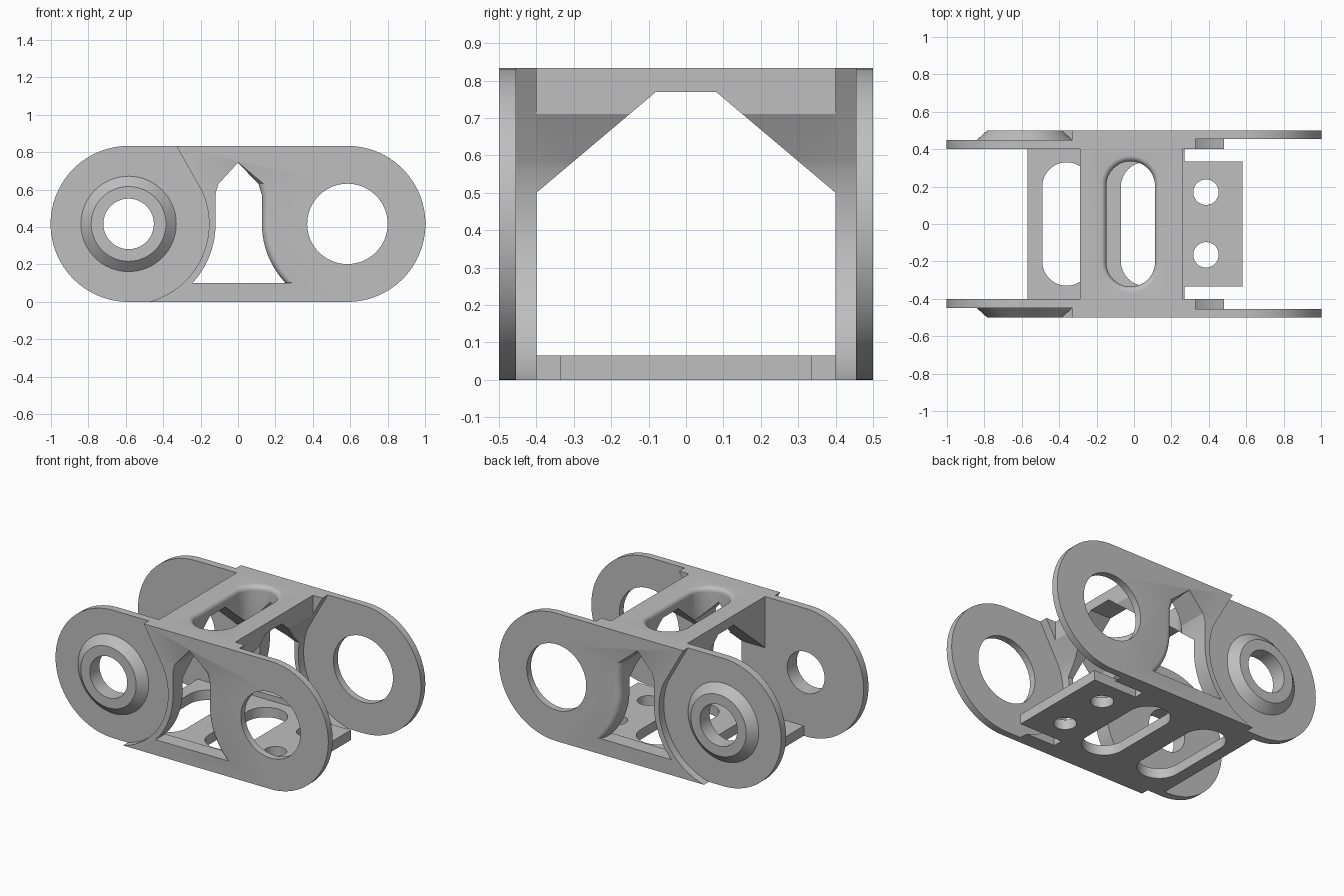
import bpy, bmesh
from math import sin, cos, pi, radians

if "Cube" in bpy.data.objects:
    bpy.data.objects.remove(bpy.data.objects["Cube"], do_unlink=True)

grey = bpy.data.materials.new("light grey")
grey.use_nodes = True
COLOUR = (0.52, 0.52, 0.52, 1)
grey.diffuse_color = COLOUR
grey.node_tree.nodes["Principled BSDF"].inputs["Base Color"].default_value = COLOUR

R = 0.417            # end radius and pivot height
PX = 0.585           # pivot distance from the centre
TOP = 2 * R


def arc(cx, cy, r, a0, a1, n=24):
    return [(cx + r * cos(radians(a0 + (a1 - a0) * i / n)),
             cy + r * sin(radians(a0 + (a1 - a0) * i / n))) for i in range(n + 1)]


def circle(cx, cy, r, n=64):
    return arc(cx, cy, r, 0, 360 - 360 / n, n - 1)


def slot(cx, half, r):
    """Rounded slot along y, with its ends at +-half."""
    return arc(cx, half - r, r, 0, 180) + arc(cx, r - half, r, 180, 360)


def loft(name, rings, ring_shape=False):
    """Skin equal rings of 3D points and cap the ends (or close the loop)."""
    bm = bmesh.new()
    loops = [[bm.verts.new(p) for p in ring] for ring in rings]
    n = len(rings[0])
    pairs = list(zip(loops, loops[1:]))
    if ring_shape:
        pairs.append((loops[-1], loops[0]))
    else:
        bm.faces.new(loops[0])
        bm.faces.new(loops[-1])
    for a, b in pairs:
        for i in range(n):
            j = (i + 1) % n
            bm.faces.new((a[i], a[j], b[j], b[i]))
    bmesh.ops.recalc_face_normals(bm, faces=bm.faces)
    me = bpy.data.meshes.new(name)
    bm.to_mesh(me)
    bm.free()
    me.materials.append(grey)
    ob = bpy.data.objects.new(name, me)
    bpy.context.collection.objects.link(ob)
    return ob


def at_y(pts, y):
    return [(x, y, z) for x, z in pts]


def at_z(pts, z):
    return [(x, y, z) for x, y in pts]


def prism_y(name, pts, y0, y1):
    return loft(name, [at_y(pts, y0), at_y(pts, y1)])


def prism_z(name, pts, z0, z1):
    return loft(name, [at_z(pts, z0), at_z(pts, z1)])


def activate(ob):
    bpy.ops.object.select_all(action='DESELECT')
    ob.select_set(True)
    bpy.context.view_layer.objects.active = ob


def cut(ob, *cutters):
    activate(ob)
    for c in cutters:
        c.hide_render = True
        mod = ob.modifiers.new("cut", 'BOOLEAN')
        mod.operation = 'DIFFERENCE'
        mod.solver = 'EXACT'
        mod.object = c
        bpy.ops.object.modifier_apply(modifier=mod.name)


def finish(ob, mirrored=False):
    activate(ob)
    if mirrored:
        mod = ob.modifiers.new("mirror", 'MIRROR')
        mod.use_axis = (False, True, False)
        mod.use_mirror_merge = False
        bpy.ops.object.modifier_apply(modifier=mod.name)
    bpy.ops.object.shade_smooth_by_angle(angle=radians(25))


# Clearance shapes: the neighbouring link swings here
swing = arc(-PX, R, 0.43, 23, -90, 40) + [(-1.1, -0.1), (-1.1, 0.95), (-0.395, 0.95)]
outer_clear = prism_y("outer_clearance_cutter", swing, -0.6, -0.45)
inner_clear = prism_y("inner_clearance_cutter", [(-x, z) for x, z in swing], -0.455, 0.455)

# Side window: pointed top, flared right edge on the outer face
left_edge = arc(-PX, R, 0.465, -43, 0, 16) + [(-0.12, 0.58), (-0.105, 0.63)]
right_edge = [(0.11, 0.63), (0.128, 0.57)] + arc(PX, R, 0.457, 180, 223.5, 16)


def window(shift):
    return left_edge + [(0, 0.745)] + [(x + shift, z) for x, z in right_edge]


flare = [(0.04 * (1 - cos(t * pi / 12)), -0.46 - 0.04 * sin(t * pi / 12)) for t in range(7)]
window_cut = loft("window_cutter", [at_y(window(0), 0.42)]
                  + [at_y(window(s), y) for s, y in flare]
                  + [at_y(window(0.04), -0.6)])

# Side walls
stadium = arc(PX, R, R, -90, 90, 48) + arc(-PX, R, R, 90, 270, 48)
walls = prism_y("side_walls", stadium, -0.5, -0.4)
pin_cut = prism_y("pin_hole_cutter", circle(-PX, R, 0.135), -0.6, -0.3)
socket_cut = prism_y("socket_hole_cutter", circle(PX, R, 0.215), -0.6, -0.3)
cut(walls, outer_clear, inner_clear, window_cut, pin_cut, socket_cut)
finish(walls, True)

# Conical pivot bosses
boss = loft("pivot_bosses", [at_y(circle(-PX, R, r), y) for r, y in
                             ((0.255, -0.45), (0.2, -0.5), (0.135, -0.5), (0.135, -0.45))],
            ring_shape=True)
finish(boss, True)

# Top crossbar with sloping gussets
profile = [(-0.4, TOP), (-0.4, 0.5), (-0.08, 0.77), (0.08, 0.77), (0.4, 0.5), (0.4, TOP)]
bar = loft("top_crossbar", [[(x, y, z) for y, z in profile] for x in (-0.29, 0.26)])
rim = [(0.03 * (1 - cos(t * pi / 12)), TOP - 0.03 + 0.03 * sin(t * pi / 12)) for t in range(7)]
bar_slot = loft("crossbar_slot_cutter", [at_z(slot(-0.018, 0.335, 0.13), 0.3)]
                + [at_z(slot(-0.018, 0.335 + s, 0.13 + s), z) for s, z in rim]
                + [at_z(slot(-0.018, 0.365, 0.16), 1.0)])
cut(bar, bar_slot, inner_clear, window_cut)
finish(bar)

# Floor plate with a narrow tongue, two slots and two bolt holes
outline = [(-0.57, -0.4), (0.27, -0.4), (0.27, -0.335), (0.58, -0.335),
           (0.58, 0.335), (0.27, 0.335), (0.27, 0.4), (-0.57, 0.4)]
floor = prism_z("floor_plate", outline, 0, 0.065)
floor_cuts = [prism_z("floor_slot_cutter", slot(x, 0.33, 0.13), -0.1, 0.2)
              for x in (-0.36, 0.06)]
floor_cuts += [prism_z("bolt_hole_cutter", circle(0.385, y, 0.068, 40), -0.1, 0.2)
               for y in (-0.165, 0.17)]
cut(floor, *floor_cuts)
finish(floor)

# Remove the cutters
for ob in list(bpy.data.objects):
    if "_cutter" in ob.name:
        bpy.data.objects.remove(ob, do_unlink=True)
